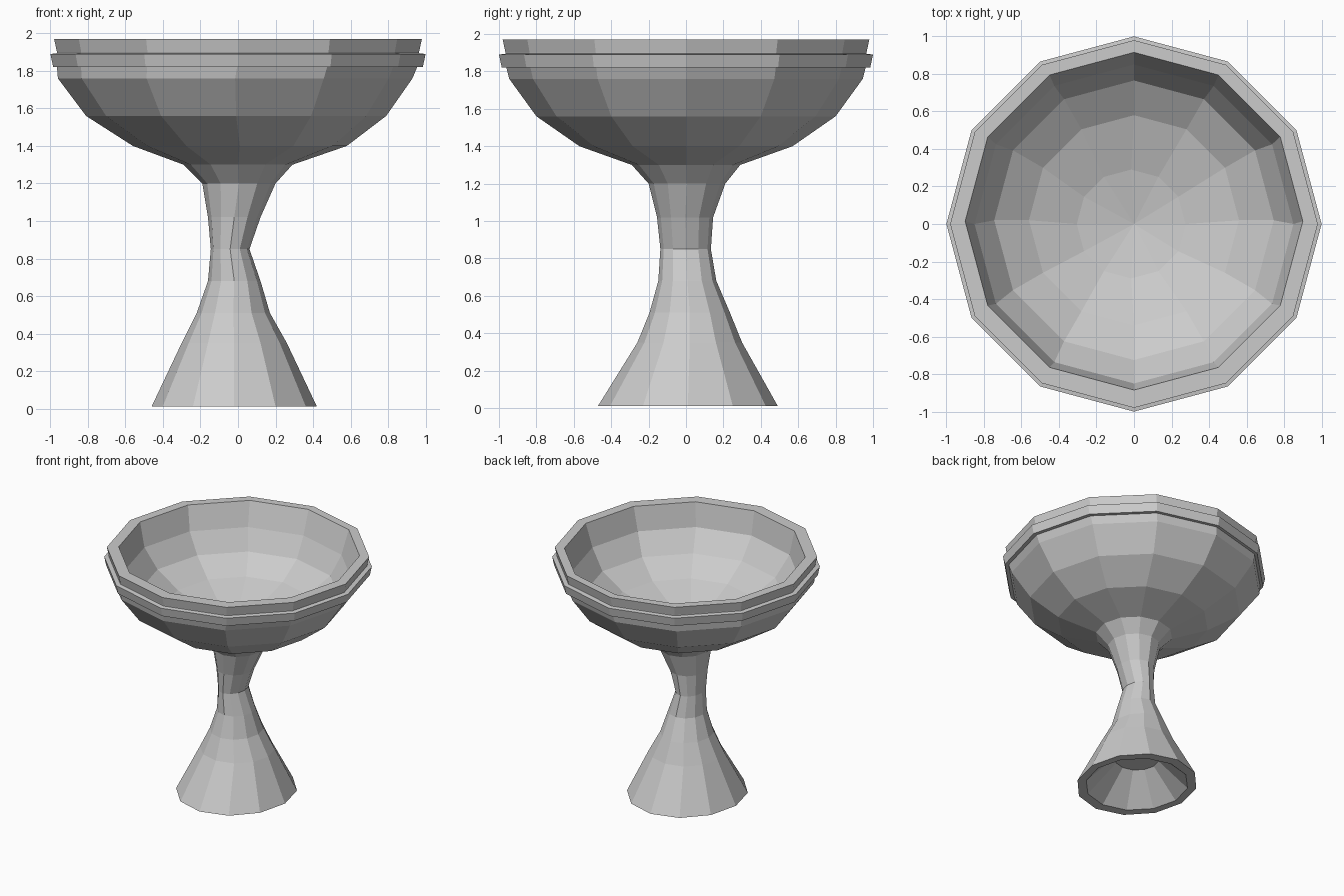
import bpy, bmesh
from math import cos, sin, pi

SIDES = 12


def lathe(name, rings):
    """Skin 12-sided rings given as (z, rx, ry, cx, cy); a zero radius makes a tip."""
    bm = bmesh.new()
    loops = []
    for z, rx, ry, cx, cy in rings:
        if rx == 0:
            loops.append([bm.verts.new((cx, cy, z))] * SIDES)
        else:
            loops.append([bm.verts.new((cx + rx * cos(2 * pi * i / SIDES),
                                        cy + ry * sin(2 * pi * i / SIDES), z))
                          for i in range(SIDES)])
    for a, b in zip(loops, loops[1:]):
        for i in range(SIDES):
            j = (i + 1) % SIDES
            corners = list(dict.fromkeys((a[i], a[j], b[j], b[i])))
            bm.faces.new(corners)
    mesh = bpy.data.meshes.new(name)
    bm.to_mesh(mesh)
    bm.free()
    obj = bpy.data.objects.new(name, mesh)
    bpy.context.collection.objects.link(obj)
    return obj


def round_rings(profile):
    return [(z, r, r, cx, cy) for r, z, cx, cy in profile]


# Bowl: outside from the neck up, over the lip, then down the inside
lathe("bowl", round_rings([
    (0.29, 1.30, 0.0, 0.0), (0.57, 1.40, 0.01, 0.0), (0.80, 1.56, -0.01, 0.0),
    (0.945, 1.76, -0.015, 0.0), (0.96, 1.82, -0.005, 0.0), (0.965, 1.90, 0.0, 0.0),
    (0.98, 1.97, 0.0, 0.0), (0.90, 1.97, 0.0, 0.015), (0.85, 1.78, 0.0, 0.0),
    (0.745, 1.62, 0.0, 0.02), (0.56, 1.50, 0.0, 0.02), (0.29, 1.405, -0.015, 0.0),
    (0, 1.35, 0.0, 0.0)]))

# Raised band below the lip
lathe("rim_band", round_rings([
    (0.955, 1.82, 0.0, 0.0), (0.985, 1.82, 0.0, 0.0),
    (1.0, 1.89, 0.0, 0.0), (0.96, 1.895, 0.0, 0.0)]))

# Stem and flared foot, with a shallow hollow underneath
lathe("stem_and_foot", [
    (0.23, 0, 0, -0.02, 0.01),
    (0.23, 0.165, 0.165, -0.02, 0.01),
    (0.012, 0.38, 0.40, -0.02, 0.01),
    (0.012, 0.44, 0.48, -0.02, 0.01),
    (0.35, 0.28, 0.28, -0.02, 0.02),
    (0.51, 0.195, 0.215, -0.025, 0.02),
    (0.68, 0.14, 0.155, -0.02, 0.007),
    (0.85, 0.103, 0.135, -0.042, -0.002),
    (1.02, 0.14, 0.15, -0.02, -0.005),
    (1.20, 0.195, 0.205, 0.005, 0.005),
    (1.30, 0.29, 0.29, 0.0, 0.0)])
